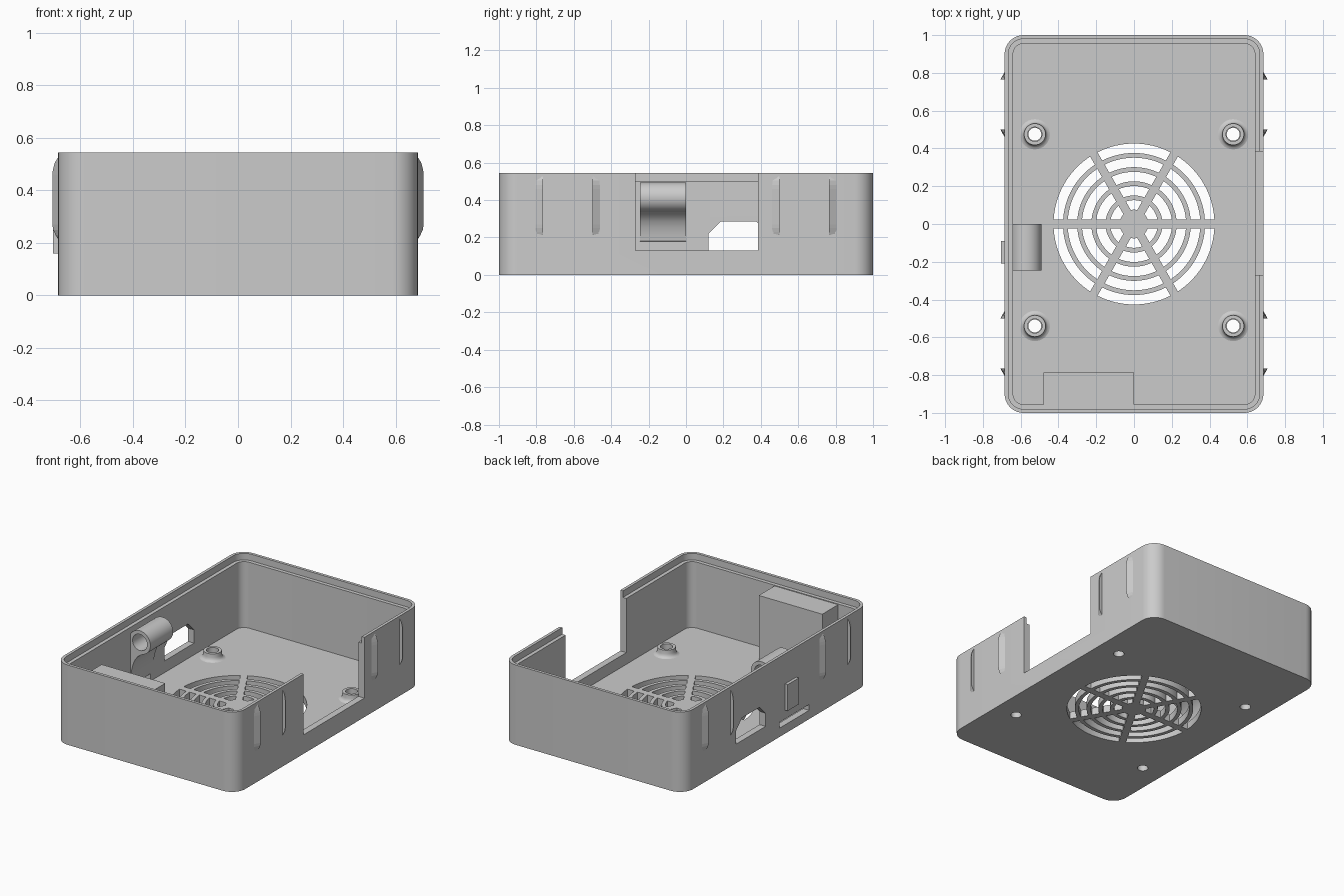
import bpy, bmesh, math

default = bpy.data.objects.get("Cube")
if default:
    bpy.data.objects.remove(default, do_unlink=True)

# Single material
GREY = (0.6, 0.6, 0.6, 1)
mat = bpy.data.materials.new("light grey plastic")
mat.use_nodes = True
mat.diffuse_color = GREY
for node in mat.node_tree.nodes:
    if node.type == 'BSDF_PRINCIPLED':
        node.inputs["Base Color"].default_value = GREY

# Main dimensions
HX, HY, HEIGHT = 0.685, 1.0, 0.545
FLOOR, LEDGE, WALL, LIP, RADIUS = 0.05, 0.5, 0.045, 0.02, 0.1


def finish(name, bm):
    bmesh.ops.recalc_face_normals(bm, faces=bm.faces)
    mesh = bpy.data.meshes.new(name)
    bm.to_mesh(mesh)
    bm.free()
    mesh.materials.append(mat)
    obj = bpy.data.objects.new(name, mesh)
    bpy.context.collection.objects.link(obj)
    return obj


def activate(obj):
    bpy.ops.object.select_all(action='DESELECT')
    obj.select_set(True)
    bpy.context.view_layer.objects.active = obj


def smooth(obj):
    activate(obj)
    bpy.ops.object.shade_smooth_by_angle(angle=math.radians(32))


def bridge(bm, loops, closed=False):
    """Join equal vertex loops with quads; cap the ends unless closed."""
    rows = [[bm.verts.new(p) for p in loop] for loop in loops]
    n = len(rows[0])
    pairs = list(zip(rows, rows[1:])) + ([(rows[-1], rows[0])] if closed else [])
    for a, b in pairs:
        for i in range(n):
            j = (i + 1) % n
            bm.faces.new((a[i], a[j], b[j], b[i]))
    if not closed:
        bm.faces.new(rows[0])
        bm.faces.new(rows[-1])


def place(axis, u, v, w):
    return {'x': (w, u, v), 'y': (u, w, v), 'z': (u, v, w)}[axis]


def add_prism(bm, points, axis, start, end):
    bridge(bm, [[place(axis, u, v, w) for u, v in points] for w in (start, end)])


def prism(name, points, axis, start, end):
    bm = bmesh.new()
    add_prism(bm, points, axis, start, end)
    return finish(name, bm)


def rect(u0, u1, v0, v1):
    return [(u0, v0), (u1, v0), (u1, v1), (u0, v1)]


def circle(cu, cv, r, n=40):
    return [(cu + r * math.cos(math.tau * i / n), cv + r * math.sin(math.tau * i / n))
            for i in range(n)]


def rounded_rect(inset, steps=10):
    r = RADIUS - inset
    points = []
    for k, (sx, sy) in enumerate([(1, 1), (-1, 1), (-1, -1), (1, -1)]):
        for i in range(steps + 1):
            a = math.pi / 2 * (k + i / steps)
            points.append((sx * (HX - RADIUS) + r * math.cos(a),
                           sy * (HY - RADIUS) + r * math.sin(a)))
    return points


def cut(target, cutter):
    cutter.hide_render = True
    mod = target.modifiers.new("cut", 'BOOLEAN')
    mod.operation, mod.solver, mod.object = 'DIFFERENCE', 'EXACT', cutter
    activate(target)
    bpy.ops.object.modifier_apply(modifier=mod.name)
    bpy.data.objects.remove(cutter, do_unlink=True)


# Open tray with a stepped rim
case = prism("case_tray", rounded_rect(0), 'z', 0, HEIGHT)
cut(case, prism("cavity_cutter", rounded_rect(WALL), 'z', FLOOR, 1))
cut(case, prism("rim_cutter", rounded_rect(LIP), 'z', LEDGE, 1))

# Wide port notch in the left wall
cut(case, prism("notch_cutter", rect(-0.27, 0.385, 0.13, 1), 'x', 0.6, 0.8))

# Chamfered port window and thin card slot in the right wall
window = [(0.12, 0.13), (0.44, 0.13), (0.44, 0.22), (0.375, 0.285), (0.185, 0.285), (0.12, 0.22)]
cut(case, prism("window_cutter", window, 'x', -0.8, -0.6))
cut(case, prism("slot_cutter", rect(-0.35, -0.03, 0.06, 0.1), 'x', -0.8, -0.6))

# Fan grille: ring slots interrupted by six spokes
bm = bmesh.new()
for ring in range(5):
    inner = 0.076 + ring * 0.075
    outer = inner + 0.05
    for k in range(6):
        arcs = []
        for r in (inner, outer):
            gap = math.asin(0.0225 / r)
            span = math.pi / 3 - 2 * gap
            arcs.append([(r * math.cos(a), r * math.sin(a)) for a in
                         (k * math.pi / 3 + gap + span * i / 12 for i in range(13))])
        add_prism(bm, arcs[0] + arcs[1][::-1], 'z', -0.1, 0.1)
cut(case, finish("grille_cutter", bm))

# Screw holes and flared standoffs
posts = [(x, y) for x in (-0.525, 0.525) for y in (-0.54, 0.475)]
bm = bmesh.new()
for x, y in posts:
    add_prism(bm, circle(x, y, 0.034, 32), 'z', -0.1, 0.1)
cut(case, finish("screw_hole_cutter", bm))
smooth(case)

section = [(0.038, 0.05), (0.08, 0.05), (0.069, 0.054), (0.062, 0.062),
           (0.058, 0.075), (0.057, 0.1), (0.038, 0.1)]
for i, (x, y) in enumerate(posts):
    bm = bmesh.new()
    bridge(bm, [[(u, v, z) for u, v in circle(x, y, r)] for r, z in section], closed=True)
    smooth(finish(f"standoff_{i + 1}", bm))

# Snap ribs: wedges with a steep step and tapered back
rib = [(0.68, 0.53), (0.686, 0.525), (0.698, 0.505), (0.705, 0.48), (0.707, 0.46),
       (0.707, 0.27), (0.704, 0.25), (0.695, 0.23), (0.686, 0.215), (0.68, 0.21)]
for side, label in ((1, "left"), (-1, "right")):
    for end, place_name in ((1, "back"), (-1, "front")):
        for kind, step, back in (("outer", 0.765, 0.81), ("inner", 0.5, 0.455)):
            bm = bmesh.new()
            bridge(bm, [[(side * x, end * step, z) for x, z in rib],
                        [(side * (0.68 + 0.1 * (x - 0.68)), end * back, z) for x, z in rib]])
            finish(f"{label}_{place_name}_{kind}_rib", bm)

# Solid block against the front wall
prism("front_block", rect(-0.48, 0, -0.96, -0.785), 'z', 0.04, 0.495)

# Press button on the right wall with a hollow tube and curved web behind it
prism("button_pad", rect(-0.21, -0.09, 0.16, 0.34), 'x', -0.705, -0.68)

bm = bmesh.new()
bridge(bm, [[(u, y, v) for u, v in circle(-0.57, 0.415, r, 48)]
            for r, y in ((0.08, -0.245), (0.08, 0), (0.055, 0), (0.055, -0.245))], closed=True)
smooth(finish("button_tube", bm))

web = [(-0.65, 0.17), (-0.636, 0.18), (-0.631, 0.215), (-0.622, 0.25), (-0.607, 0.285),
       (-0.585, 0.315), (-0.55, 0.338), (-0.57, 0.345), (-0.62, 0.37), (-0.65, 0.4)]
smooth(prism("button_web", web, 'y', -0.245, 0))
